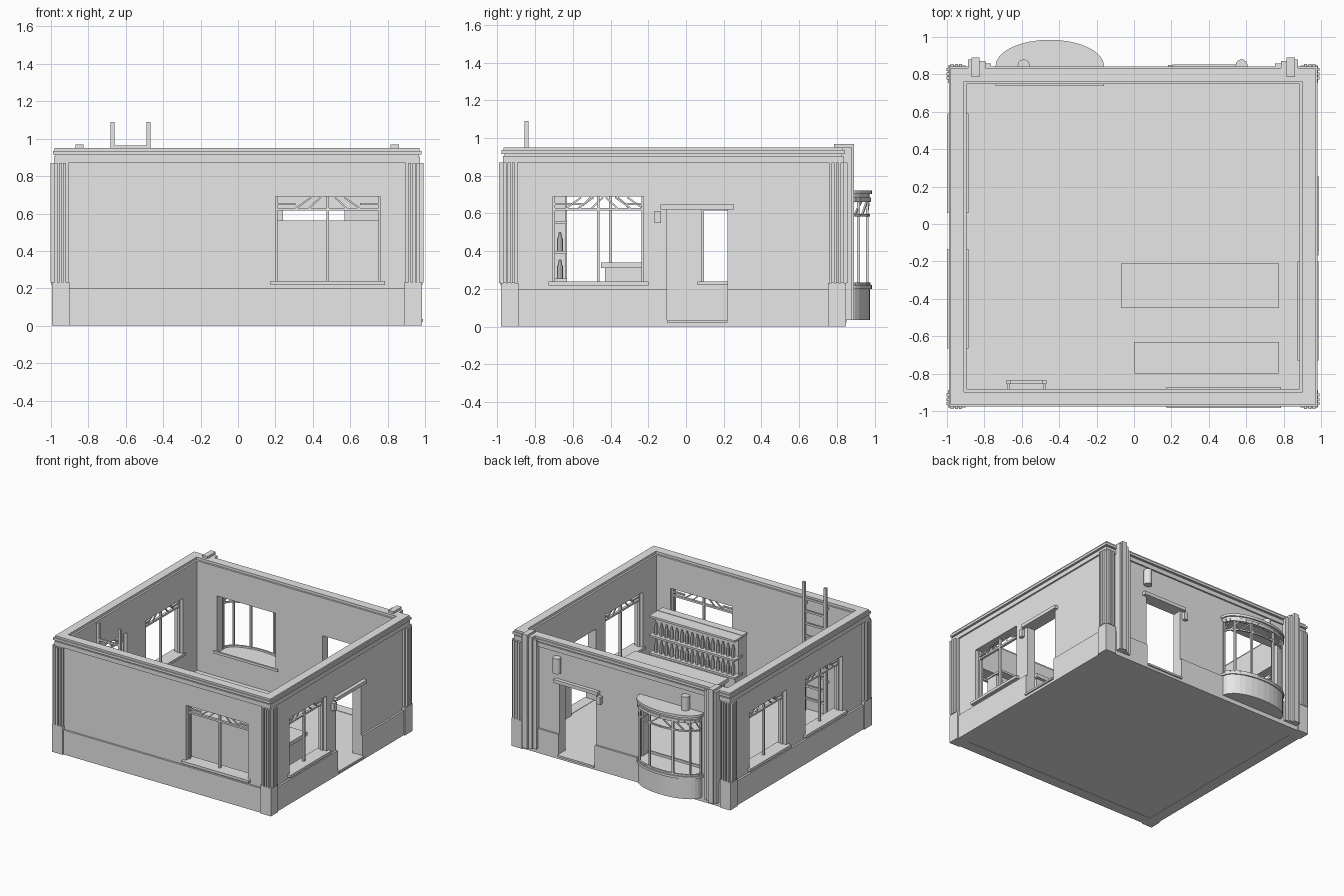
import bpy, bmesh, math
from mathutils import Matrix, Vector

if "Cube" in bpy.data.objects:
    bpy.data.objects.remove(bpy.data.objects["Cube"], do_unlink=True)

grey = bpy.data.materials.new("plain_grey")
grey.use_nodes = True
grey.diffuse_color = (0.8, 0.8, 0.8, 1)
grey.node_tree.nodes["Principled BSDF"].inputs["Base Color"].default_value = (0.8, 0.8, 0.8, 1)

CX, CY, HX, HY = -0.005, -0.067, 0.99, 0.915   # centre and half size of the shell
FLOOR = 0.033


def finish(bm, name):
    bmesh.ops.recalc_face_normals(bm, faces=bm.faces)
    mesh = bpy.data.meshes.new(name)
    bm.to_mesh(mesh)
    bm.free()
    mesh.materials.append(grey)
    ob = bpy.data.objects.new(name, mesh)
    bpy.context.collection.objects.link(ob)
    return ob


def box(bm, a, b):
    a, b = Vector(a), Vector(b)
    size = [abs(v) for v in b - a]
    bmesh.ops.create_cube(bm, size=1, matrix=Matrix.Translation((a + b) / 2) @ Matrix.Diagonal((*size, 1)))


def bar(bm, p, q, t):
    p, q = Vector(p), Vector(q)
    d = q - p
    m = Matrix.Translation((p + q) / 2) @ d.to_track_quat('Z', 'Y').to_matrix().to_4x4()
    bmesh.ops.create_cube(bm, size=1, matrix=m @ Matrix.Diagonal((t, t, d.length, 1)))


def cylinder(bm, x, y, z0, z1, r, n, r2=None):
    bmesh.ops.create_cone(bm, cap_ends=True, segments=n, radius1=r, radius2=r2 or r, depth=z1 - z0,
                          matrix=Matrix.Translation((x, y, (z0 + z1) / 2)))


def on_wall(side, u, n, z):
    """Point at u along a wall, n outward from its panel plane."""
    inset = 0.025
    return {"front": (u, CY - HY + inset - n, z), "back": (u, CY + HY - inset + n, z),
            "right": (CX + HX - inset + n, u, z), "left": (CX - HX + inset - n, u, z)}[side]


def wall_box(bm, side, u0, u1, n0, n1, z0, z1):
    box(bm, on_wall(side, u0, n0, z0), on_wall(side, u1, n1, z1))


# Wall shell: closed section of (inset, height) swept round the rectangle
section = [(.01, 0), (.01, .2), (.025, .2), (.025, .87), (.012, .87), (.012, .905), (.02, .905), (.02, .915),
           (.005, .915), (.005, .935), (.015, .935), (.015, .95), (.085, .95), (.085, .93), (.1, .93), (.1, 0)]
bm = bmesh.new()
rings = [[bm.verts.new((CX + sx * (HX - d), CY + sy * (HY - d), z)) for d, z in section]
         for sx, sy in ((-1, -1), (1, -1), (1, 1), (-1, 1))]
for i in range(4):
    a, b = rings[i], rings[(i + 1) % 4]
    for j in range(len(section)):
        k = (j + 1) % len(section)
        bm.faces.new((a[j], b[j], b[k], a[k]))
walls = finish(bm, "walls")

# Window and door openings
SILL, HEAD, DOOR_HEAD = 0.24, 0.69, 0.62
windows = [("front", .48, .28), ("right", -.465, .24), ("left", -.4, .24), ("left", .325, .24)]
doors = [("right", -.1, .22, -.15), ("back", .24, .57, .2)]
BAY_X, BAY_A, BAY_B, BAY_Y = -.45, .29, .14, .845
bm = bmesh.new()
for side, c, h in windows + [("back", BAY_X, .265)]:
    wall_box(bm, side, c - h, c + h, -.2, .1, SILL - .02, HEAD)
for side, u0, u1, _ in doors:
    wall_box(bm, side, u0, u1, -.2, .1, FLOOR, DOOR_HEAD)
cutter = finish(bm, "opening_cutter")
cutter.hide_render = True
mod = walls.modifiers.new("openings", 'BOOLEAN')
mod.operation, mod.solver, mod.object = 'DIFFERENCE', 'EXACT', cutter
bpy.context.view_layer.objects.active = walls
bpy.ops.object.modifier_apply(modifier=mod.name)
bpy.data.objects.remove(cutter, do_unlink=True)

# Floor slab
bm = bmesh.new()
box(bm, (CX - .96, CY - .885, .002), (CX + .96, CY + .885, FLOOR))
finish(bm, "floor")

# Corner plinths and fluted corner pilasters
for sx, ns in ((-1, "left"), (1, "right")):
    for sy, nf in ((-1, "front"), (1, "back")):
        bm = bmesh.new()
        for i0, i1, z0, z1 in ((.095, 0, 0, .23), (.09, .009, .23, .87)):
            box(bm, (CX + sx * (HX - i0), CY + sy * (HY - i0), z0), (CX + sx * (HX - i1), CY + sy * (HY - i1), z1))
        for k in (.022, .045, .068):
            for ax, ay in ((k, .004), (.004, k)):
                x, y = CX + sx * (HX - ax), CY + sy * (HY - ay)
                wx, wy = (.008, .012) if ax == k else (.012, .008)
                box(bm, (x - wx, y - wy, .23), (x + wx, y + wy, .87))
        finish(bm, f"{nf}_{ns}_corner_pilaster")

# Windows: sill, frame, mullion, transom and fan bars
for i, (side, c, h) in enumerate(windows):
    bm = bmesh.new()
    wall_box(bm, side, c - h - .025, c + h + .025, 0, .027, SILL - .022, SILL)
    wall_box(bm, side, c - h, c + h, -.075, 0, SILL - .02, SILL)
    wall_box(bm, side, c - h - .025, c + h + .025, -.085, -.075, SILL - .02, SILL)
    for s in (-1, 1):
        wall_box(bm, side, c + s * h, c + s * (h - .01), -.05, -.03, SILL, HEAD)
        for top, low in ((.04, .1), (.09, .17)):
            bar(bm, on_wall(side, c + s * top, -.04, HEAD - .005), on_wall(side, c + s * low, -.04, .628), .009)
    wall_box(bm, side, c - .007, c + .007, -.05, -.03, SILL, HEAD)
    wall_box(bm, side, c - h, c + h, -.05, -.03, .615, .63)
    for s in (-1, 1):
        wall_box(bm, side, c + s * h, c + s * h * .62, -.048, -.032, .645, .656)
    finish(bm, f"{side}_window_{i + 1}")

# Door lintels, thresholds and entry boxes
for side, u0, u1, lamp in doors:
    bm = bmesh.new()
    wall_box(bm, side, u0 - .035, u1 + .035, -.01, .03, DOOR_HEAD, DOOR_HEAD + .028)
    wall_box(bm, side, u0, u1, -.06, .028, FLOOR - .012, FLOOR + .003)
    wall_box(bm, side, lamp - .018, lamp + .018, -.01, .027, .55, .612)
    finish(bm, f"{side}_door_surround")

# Tall stepped pilasters on the back wall
for s, n in ((-1, "right"), (1, "left")):
    bm = bmesh.new()
    for x0, x1, y0, y1, top in ((.82, .865, .785, .89, .968), (.79, .822, .81, .872, .95),
                                (.863, .882, .81, .88, .95), (.76, .792, .81, .858, .93)):
        box(bm, (CX + s * x0, y0, .035), (CX + s * x1, y1, top))
    finish(bm, f"back_{n}_pilaster")


def bay_point(t, grow=0.0):
    return (BAY_X + (BAY_A + grow) * math.cos(t), BAY_Y + (BAY_B + grow) * math.sin(t))


def bay_slab(name, z0, z1, grow):
    bm = bmesh.new()
    pts = [bay_point(math.pi * k / 16, grow) for k in range(17)]
    pts = [(pts[0][0], .80)] + pts + [(pts[-1][0], .80)]
    f = bm.faces.new([bm.verts.new((x, y, z0)) for x, y in pts])
    top = bmesh.ops.extrude_face_region(bm, geom=[f])
    bmesh.ops.translate(bm, vec=(0, 0, z1 - z0), verts=[v for v in top["geom"] if isinstance(v, bmesh.types.BMVert)])
    finish(bm, name)


# Bay window: curved base, sill, roof, rails, mullions and fan bars
bay_slab("bay_base", .035, .2, -.01)
bay_slab("bay_sill", .2, .22, 0)
bay_slab("bay_roof_lower", .685, .702, -.012)
bay_slab("bay_roof", .702, .722, 0)
bm = bmesh.new()
arc = [math.pi * k / 16 for k in range(17)]
for a, b in zip(arc, arc[1:]):
    for z, t in ((.228, .014), (.59, .012), (.672, .024)):
        bar(bm, (*bay_point(a, -.015), z), (*bay_point(b, -.015), z), t)
for k in (0, 3, 6, 10, 13, 16):
    x, y = bay_point(arc[k], -.015)
    box(bm, (x - .007, y - .007, .22), (x + .007, y + .007, .685))
for k in range(1, 8):
    for lo, hi in ((k - 1, k + 1), (17 - k, 15 - k)):
        if k % 2:
            bar(bm, (*bay_point(arc[lo], -.015), .59), (*bay_point(arc[hi], -.015), .672), .009)
finish(bm, "bay_frame")
bm = bmesh.new()
wall_box(bm, "back", BAY_X - .29, BAY_X + .29, -.085, -.07, SILL - .022, SILL - .002)
finish(bm, "bay_inner_sill")

# Round wall lamps
for x, n in ((-.59, "right"), (.575, "left")):
    bm = bmesh.new()
    cylinder(bm, x, .848, .71, .835, .032, 16)
    ob = finish(bm, f"back_{n}_wall_lamp")
    for p in ob.data.polygons:
        p.use_smooth = abs(p.normal.z) < .5

# Counter
bm = bmesh.new()
box(bm, (-.05, -.43, FLOOR), (.76, -.235, .31))
box(bm, (-.07, -.45, .31), (.775, -.21, .34))
finish(bm, "counter")

# Shelf unit with two rows of bottles
bm = bmesh.new()
box(bm, (.01, -.8, FLOOR), (.765, -.695, .545))
box(bm, (.01, -.7, FLOOR), (.765, -.65, .25))
for z in (.24, .385, .543):
    box(bm, (0, -.74, z), (.775, -.63, z + .016))
box(bm, (0.003, -.8, .545), (.772, -.735, .562))
finish(bm, "shelf_unit")
bm = bmesh.new()
for z in (.256, .401):
    for k in range(16):
        x = .04 + k * .0465
        cylinder(bm, x, -.668, z, z + .065, .015, 8)
        cylinder(bm, x, -.668, z + .065, z + .1, .013, 8, .006)
finish(bm, "bottles")

# Ladder against the front wall
bm = bmesh.new()
for x in (-.672, -.478):
    box(bm, (x - .011, -.855, FLOOR), (x + .011, -.835, 1.09))
    for z in (.3, .9):
        box(bm, (x - .006, -.89, z), (x + .006, -.85, z + .015))
for k in range(9):
    z = .14 + k * .102
    box(bm, (-.665, -.852, z - .008), (-.485, -.838, z + .008))
finish(bm, "ladder")
